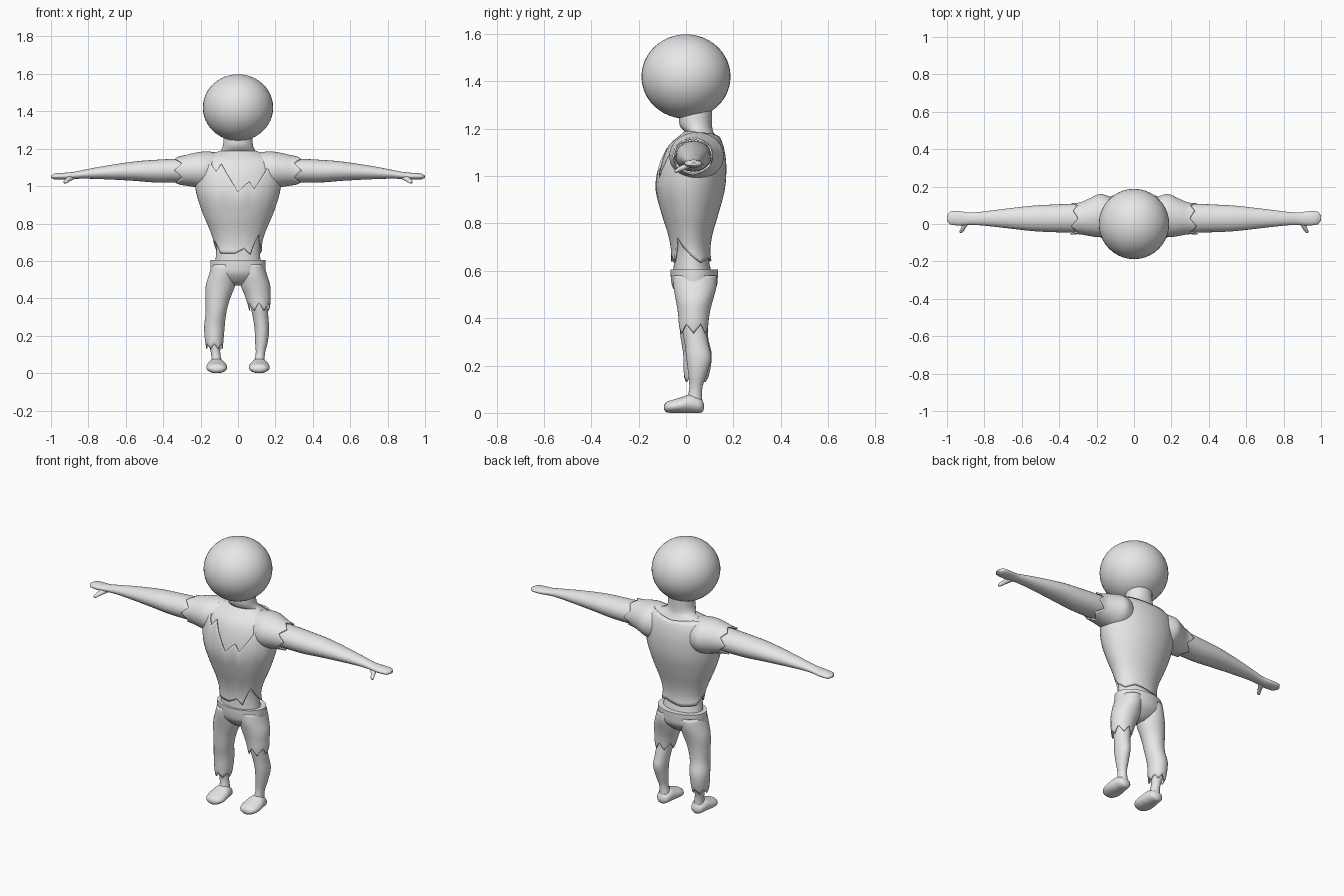
import bpy, bmesh, math

grey = bpy.data.materials.new("plain grey")
grey.diffuse_color = (0.8, 0.8, 0.8, 1)


def sample(keys, t):
    """Smooth cross-section (centre u, v, radius u, v) at position t."""
    t = min(max(t, keys[0][0]), keys[-1][0])
    i = max(k for k in range(len(keys) - 1) if keys[k][0] <= t)
    a, b = keys[i], keys[i + 1]
    p, n = keys[max(i - 1, 0)], keys[min(i + 2, len(keys) - 1)]
    h = b[0] - a[0]
    s = (t - a[0]) / h
    out = []
    for c in range(1, 5):
        ma = (b[c] - p[c]) / (b[0] - p[0]) * h
        mb = (n[c] - a[c]) / (n[0] - a[0]) * h
        out.append((2*s**3 - 3*s*s + 1) * a[c] + (s**3 - 2*s*s + s) * ma
                   + (3*s*s - 2*s**3) * b[c] + (s**3 - s*s) * mb)
    return out


def edge(value, deg):
    """Edge position at an angle: a number, or (degree, position) points."""
    if isinstance(value, (int, float)):
        return value
    pts = [(value[-1][0] - 360, value[-1][1])] + value + [(value[0][0] + 360, value[0][1])]
    for (d0, v0), (d1, v1) in zip(pts, pts[1:]):
        if d0 <= deg <= d1:
            return v0 + (v1 - v0) * (deg - d0) / (d1 - d0)


def finish(ob, mirror=False, thick=0):
    ob.data.materials.append(grey)
    bpy.context.view_layer.objects.active = ob
    ob.select_set(True)
    bpy.ops.object.shade_smooth_by_angle(angle=math.radians(50))
    ob.select_set(False)
    if thick:
        m = ob.modifiers.new("cloth", 'SOLIDIFY')
        m.thickness, m.offset = thick, -1
    if mirror:
        ob.modifiers.new("mirror", 'MIRROR')


def tube(name, axis, keys, start=None, end=None, cols=48, rows=20,
         caps=True, mirror=False, thick=0):
    start = keys[0][0] if start is None else start
    end = keys[-1][0] if end is None else end
    bm = bmesh.new()
    grid = []
    for r in range(rows + 1):
        ring = []
        for c in range(cols):
            deg = 360 * c / cols
            lo, hi = edge(start, deg), edge(end, deg)
            t = lo + (hi - lo) * r / rows
            cu, cv, ru, rv = sample(keys, t)
            u = cu + ru * math.cos(math.radians(deg))
            v = cv + rv * math.sin(math.radians(deg))
            co = {'x': (t, u, v), 'y': (u, t, v), 'z': (u, v, t)}[axis]
            ring.append(bm.verts.new(co))
        grid.append(ring)
    for a, b in zip(grid, grid[1:]):
        for c in range(cols):
            d = (c + 1) % cols
            bm.faces.new((a[c], a[d], b[d], b[c]))
    if caps:
        bm.faces.new(grid[0])
        bm.faces.new(grid[-1])
    bmesh.ops.recalc_face_normals(bm, faces=bm.faces)
    me = bpy.data.meshes.new(name)
    bm.to_mesh(me)
    bm.free()
    ob = bpy.data.objects.new(name, me)
    bpy.context.collection.objects.link(ob)
    finish(ob, mirror, thick)


# Head
bpy.ops.mesh.primitive_uv_sphere_add(segments=40, ring_count=24, radius=1, location=(0, 0, 1.42))
head = bpy.context.object
head.name = "head"
head.scale = (0.188, 0.188, 0.178)
finish(head)

# Shirt body with torn neckline and hem
shirt = [(0.60, 0, .025, .14, .09), (0.68, 0, .02, .128, .083), (0.75, 0, .018, .145, .093),
         (0.85, 0, .017, .187, .123), (0.95, 0, .018, .22, .147), (1.05, 0, .027, .235, .143),
         (1.12, 0, .035, .23, .125), (1.16, 0, .045, .205, .10), (1.185, 0, .06, .16, .065)]
neckline = [(0, 1.185), (45, 1.18), (90, 1.165), (135, 1.18), (217.5, 1.18), (240, 1.08),
            (247.5, 1.12), (270, 0.97), (285, 1.025), (292.5, 0.985), (322.5, 1.16)]
hem = [(0, .665), (30, .635), (60, .655), (105, .64), (150, .65), (180, .70), (202.5, .70),
       (225, .64), (262.5, .64), (285, .665), (300, .635), (322.5, .74), (337.5, .70)]
tube("shirt_body", 'z', shirt, hem, neckline, rows=28, caps=False, thick=.008)

# Bare torso and neck underneath
skin = [(z, x, y, rx - .012, ry - .012) for z, x, y, rx, ry in shirt[1:-1]]
skin = [(0.56, 0, .03, .125, .085)] + skin + [(1.185, 0, .055, .10, .06),
        (1.21, 0, .042, .082, .068), (1.29, 0, .04, .076, .07)]
tube("torso_and_neck", 'z', skin, rows=36)

# Sleeves with torn cuffs
sleeve = [(.10, .045, 1.08, .09, .10), (.18, .045, 1.085, .115, .10),
          (.24, .036, 1.086, .10, .09), (.29, .03, 1.084, .085, .08), (.35, .028, 1.084, .085, .073)]
cuff = [(0, .335), (30, .30), (60, .325), (90, .30), (120, .335), (150, .30), (180, .34),
        (210, .30), (240, .33), (270, .30), (300, .335), (330, .295)]
tube("sleeves", 'x', sleeve, end=cuff, caps=False, mirror=True, thick=.008)

# Arms and mitten hands
arm = [(.20, .03, 1.085, .075, .065), (.32, .031, 1.083, .077, .064), (.45, .03, 1.08, .073, .06),
       (.55, .03, 1.08, .067, .052), (.70, .03, 1.073, .05, .037), (.82, .029, 1.064, .036, .024),
       (.88, .028, 1.057, .033, .019), (.93, .03, 1.053, .038, .018), (.975, .032, 1.052, .036, .016),
       (.994, .032, 1.05, .028, .012), (1.0, .032, 1.05, .014, .006)]
tube("arms", 'x', arm, cols=28, rows=48, mirror=True)
thumb = [(-.048, .925, 1.02, .004, .004), (-.043, .924, 1.021, .01, .008),
         (-.02, .912, 1.032, .013, .012), (.02, .89, 1.048, .022, .014)]
tube("thumbs", 'y', thumb, cols=16, rows=10, mirror=True)

# Trouser hips and waistband
hips = [(.47, 0, .035, .03, .03), (.49, 0, .035, .09, .06), (.53, 0, .036, .14, .092),
        (.57, 0, .035, .147, .099), (.605, 0, .035, .147, .10)]
tube("trouser_hips", 'z', hips, rows=14)

# Trouser legs: a long one and one torn off at the knee
long_leg = [(.12, -.125, .04, .042, .045), (.18, -.127, .046, .05, .056), (.25, -.126, .048, .055, .06),
            (.32, -.118, .035, .055, .058), (.40, -.108, .032, .066, .063),
            (.47, -.093, .034, .079, .075), (.53, -.08, .036, .074, .088), (.58, -.073, .036, .066, .09)]
short_leg = [(.33, .113, .032, .052, .06), (.37, .112, .032, .061, .062), (.42, .104, .033, .07, .067),
             (.47, .093, .035, .079, .077), (.53, .08, .038, .074, .09), (.58, .073, .038, .066, .09)]


def torn(low, high):
    return [(30 * k, high if k % 2 else low) for k in range(12)]


tube("long_trouser_leg", 'z', long_leg, torn(.13, .155), caps=False, thick=.006)
tube("short_trouser_leg", 'z', short_leg, torn(.335, .375), caps=False, thick=.006)

# Bare legs
leg = [(.03, .113, .035, .034, .036), (.07, .115, .038, .027, .03), (.11, .12, .042, .025, .028),
       (.16, .125, .048, .033, .038), (.23, .128, .054, .039, .052), (.29, .122, .045, .041, .05),
       (.36, .112, .033, .046, .05), (.42, .105, .033, .05, .05)]
tube("bare_legs", 'z', leg, cols=28, rows=28, mirror=True)

# Feet
foot = [(-.093, .113, .022, .015, .008), (-.086, .113, .024, .036, .02), (-.06, .113, .027, .053, .027),
        (-.02, .114, .033, .055, .033), (.02, .114, .039, .048, .039),
        (.055, .114, .033, .039, .033), (.07, .114, .028, .028, .024), (.076, .114, .026, .012, .01)]
tube("feet", 'y', foot, cols=28, rows=24, mirror=True)
